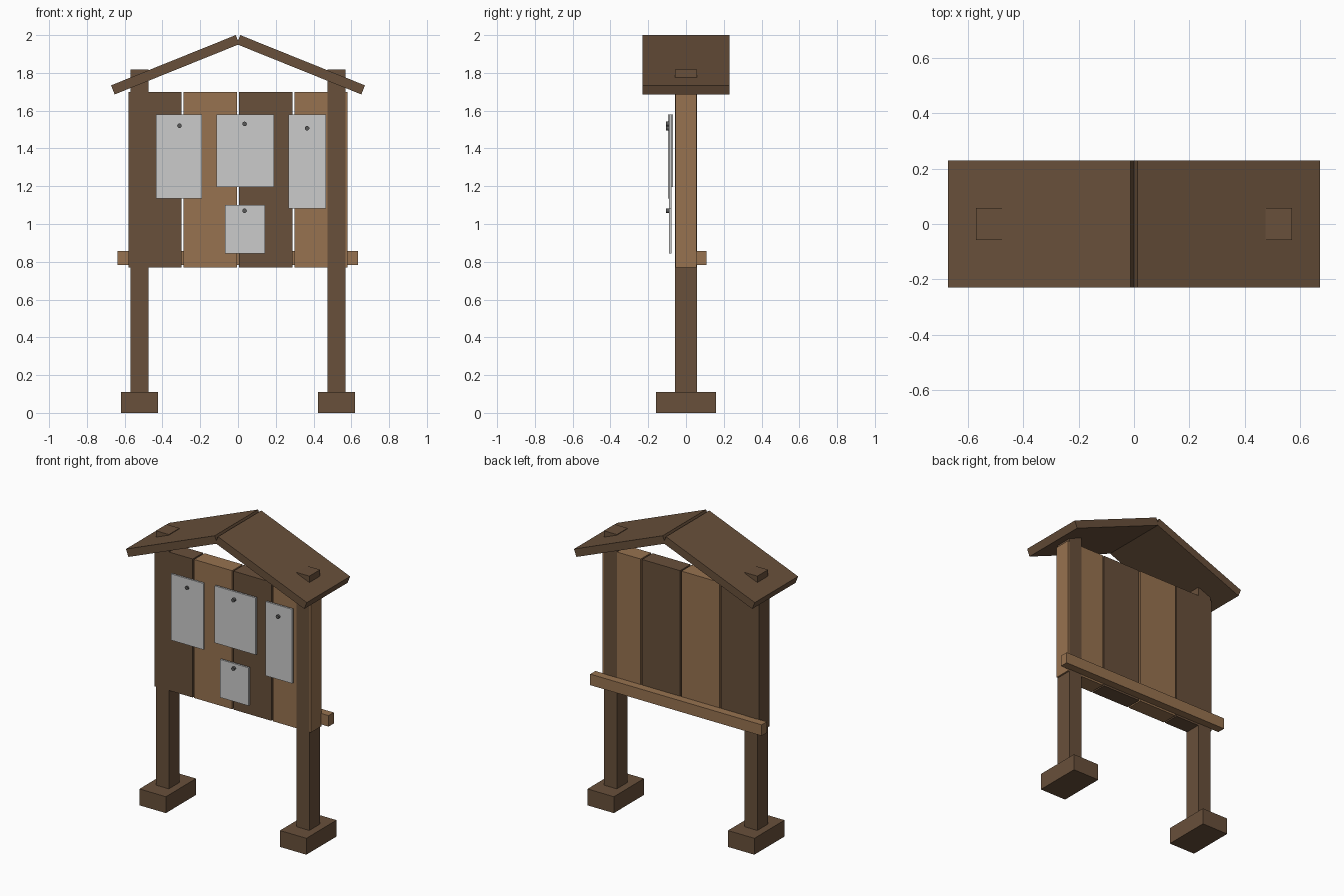
import bpy
import bmesh
import math

if "Cube" in bpy.data.objects:
    bpy.data.objects.remove(bpy.data.objects["Cube"])


def material(name, r, g, b):
    m = bpy.data.materials.new(name)
    m.diffuse_color = (r, g, b, 1)
    m.use_nodes = True
    m.node_tree.nodes["Principled BSDF"].inputs["Base Color"].default_value = m.diffuse_color
    return m


DARK = material("dark_wood", 0.14, 0.08, 0.043)
LIGHT = material("light_wood", 0.31, 0.17, 0.08)
PIN = material("pin_metal", 0.1, 0.1, 0.1)


def finish(name, bm, mat):
    bmesh.ops.recalc_face_normals(bm, faces=bm.faces)
    me = bpy.data.meshes.new(name)
    bm.to_mesh(me)
    bm.free()
    ob = bpy.data.objects.new(name, me)
    bpy.context.collection.objects.link(ob)
    if mat:
        me.materials.append(mat)
    return ob


def box(name, x, y, z, mat=None):
    """Box from (min, max) ranges on each axis."""
    bm = bmesh.new()
    bmesh.ops.create_cube(bm, size=1)
    for v in bm.verts:
        v.co = [r[0] if c < 0 else r[1] for c, r in zip(v.co, (x, y, z))]
    return finish(name, bm, mat)


def extrude_profile(name, pts, y0, y1, mat):
    """Prism from an xz outline, extruded along y."""
    bm = bmesh.new()
    face = bm.faces.new([bm.verts.new((x, y0, z)) for x, z in pts])
    out = bmesh.ops.extrude_face_region(bm, geom=[face])
    for v in out["geom"]:
        if isinstance(v, bmesh.types.BMVert):
            v.co.y = y1
    return finish(name, bm, mat)


# Feet, posts and pitched roof panels on both sides
for side, s in (("left", -1), ("right", 1)):
    cx = s * 0.522
    box(side + "_foot", (cx - 0.098, cx + 0.098), (-0.16, 0.16), (0, 0.11), DARK)
    box(side + "_post", (cx - 0.048, cx + 0.048), (-0.057, 0.057), (0.11, 1.818), DARK)
    roof = [(0.012, 2.0), (0.672, 1.734), (0.653, 1.686), (-0.007, 1.952)]
    extrude_profile(side + "_roof_panel", [(s * x, z) for x, z in roof],
                    -0.23, 0.23, DARK)

# Back boards in alternating tones
for i in range(4):
    x = -0.581 + i * 0.293
    box(f"board_{i + 1}", (x, x + 0.283), (-0.055, 0.055), (0.77, 1.70),
        LIGHT if i % 2 else DARK)

# Rear cross rail
box("rear_rail", (-0.638, 0.636), (0.053, 0.108), (0.783, 0.857), LIGHT)

# Notices: x range, z range, front y, pin position
notices = [
    ((-0.433, -0.19), (1.135, 1.58), -0.095, (-0.31, 1.52)),
    ((-0.115, 0.19), (1.197, 1.58), -0.083, (0.035, 1.53)),
    ((0.268, 0.466), (1.082, 1.58), -0.091, (0.366, 1.507)),
    ((-0.07, 0.142), (0.845, 1.10), -0.090, (0.035, 1.07)),
]
for i, (x, z, y, (px, pz)) in enumerate(notices, 1):
    box(f"notice_{i}", x, (y, y + 0.013), z)
    bpy.ops.mesh.primitive_cylinder_add(
        vertices=12, radius=0.012, depth=0.018, location=(px, -0.097, pz),
        rotation=(math.pi / 2, 0, 0))
    pin = bpy.context.object
    pin.name = f"pin_{i}"
    pin.data.materials.append(PIN)
